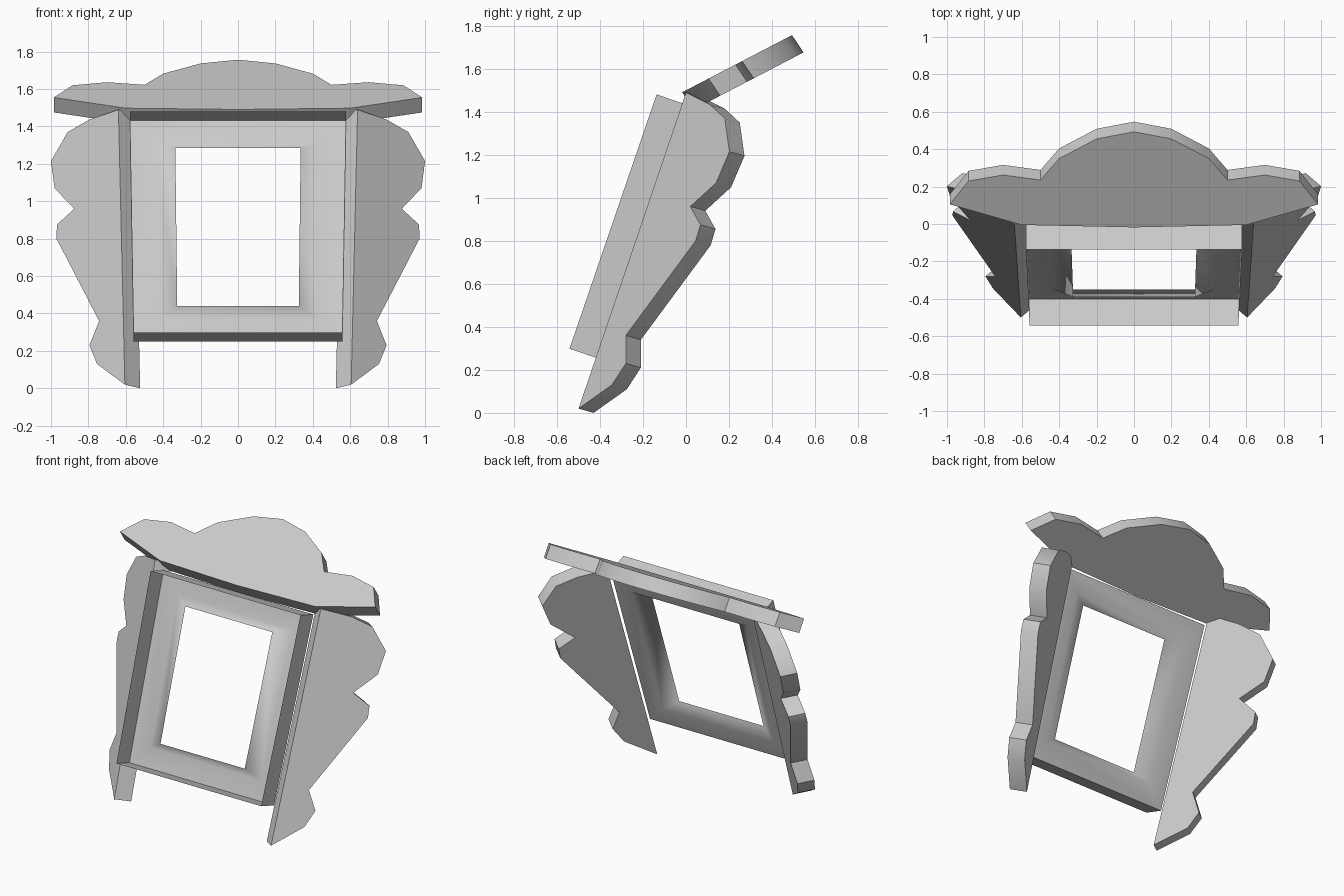
import bpy, bmesh, math
from mathutils import Vector

if "Cube" in bpy.data.objects:
    bpy.data.objects.remove(bpy.data.objects["Cube"])


def finish(name, bm, smooth_angle=None):
    bmesh.ops.recalc_face_normals(bm, faces=bm.faces)
    mesh = bpy.data.meshes.new(name)
    bm.to_mesh(mesh)
    bm.free()
    obj = bpy.data.objects.new(name, mesh)
    bpy.context.collection.objects.link(obj)
    if smooth_angle:
        bpy.ops.object.select_all(action='DESELECT')
        obj.select_set(True)
        bpy.context.view_layer.objects.active = obj
        bpy.ops.object.shade_smooth_by_angle(angle=math.radians(smooth_angle))
    return obj


def plate(name, points, offset):
    """Closed slab: an outline swept along an offset vector."""
    bm = bmesh.new()
    front = [bm.verts.new(p) for p in points]
    back = [bm.verts.new(Vector(p) + Vector(offset)) for p in points]
    bm.faces.new(front)
    bm.faces.new(back[::-1])
    n = len(points)
    for i in range(n):
        j = (i + 1) % n
        bm.faces.new((front[j], front[i], back[i], back[j]))
    return finish(name, bm, 40)


# Side wings: (y, z) profile, x follows the flared plane of the wing
wing_profile = [(-0.5, 0.02), (0.0, 1.49), (0.11, 1.435), (0.18, 1.37),
                (0.202, 1.215), (0.14, 1.07), (0.02, 0.96), (0.067, 0.875),
                (0.045, 0.80), (-0.28, 0.36), (-0.28, 0.23), (-0.345, 0.13)]
for side, label in ((1, "right"), (-1, "left")):
    pts = [(side * (0.605 + 1.242 * (y + 0.5) - 0.399 * (z - 0.02)), y, z)
           for y, z in wing_profile]
    plate(label + "_wing", pts, (-0.082 * side, 0.07, -0.02))

# Top crest: half outline (x, y), mirrored, z follows the sloping plane
half = [(0.6, -0.005), (0.985, 0.105), (0.885, 0.23), (0.7, 0.262),
        (0.5, 0.235), (0.4, 0.35), (0.2, 0.455)]
outline = ([(0, -0.018)] + half + [(0, 0.493)]
           + [(-x, y) for x, y in reversed(half)])
plate("top_crest", [(x, y, 1.49 + 0.52 * (y + 0.02)) for x, y in outline],
      (0, 0.054, -0.08))

# Tilted open box frame: thin walls and a dished back panel round a window
up = Vector((0, 0.324, 0.946))
forward = Vector((0, -0.946, 0.324))
origin = Vector((0, -0.4, 0.25))
# each ring: half width at bottom, half width at top, bottom, top, depth
rings = [(0.558, 0.578, 0.0, 1.25, 0.15),
         (0.558, 0.578, 0.0, 1.25, 0.0),
         (0.43, 0.445, 0.13, 1.12, -0.008),
         (0.325, 0.335, 0.183, 1.076, 0.052)]
bm = bmesh.new()
loops = []
for wb, wt, lo, hi, depth in rings:
    loops.append([bm.verts.new(origin + Vector((x, 0, 0)) + up * u + forward * depth)
                  for x, u in ((-wb, lo), (wb, lo), (wt, hi), (-wt, hi))])
for k in range(len(loops) - 1):
    a, b = loops[k], loops[k + 1]
    for i in range(4):
        j = (i + 1) % 4
        face = bm.faces.new((a[i], a[j], b[j], b[i]))
        face.smooth = k > 0
finish("window_frame", bm)
